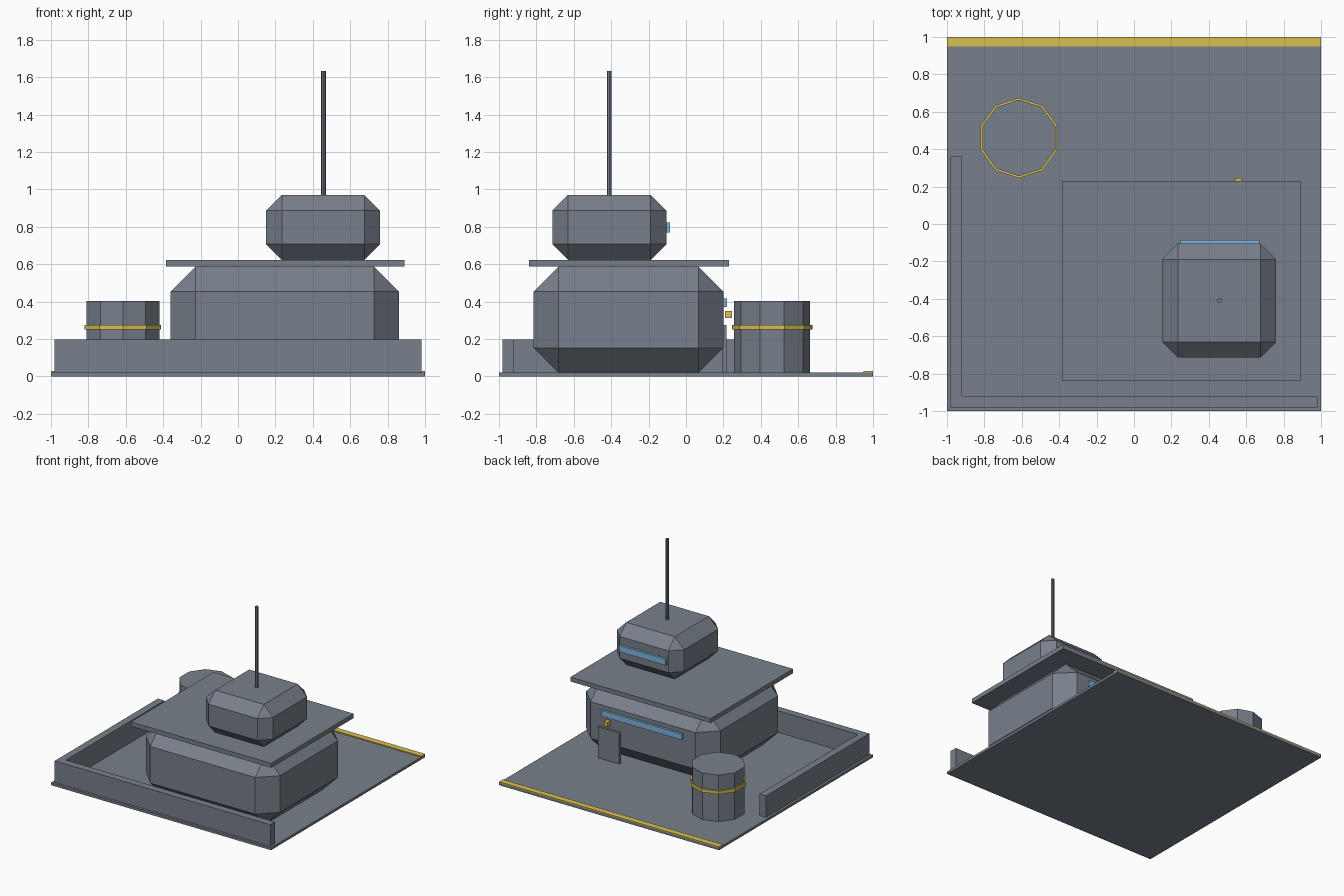
import bpy, bmesh, math

if "Cube" in bpy.data.objects:
    bpy.data.objects.remove(bpy.data.objects["Cube"])


def material(name, rgb):
    m = bpy.data.materials.new(name)
    m.diffuse_color = (*rgb, 1)
    m.use_nodes = True
    m.node_tree.nodes["Principled BSDF"].inputs["Base Color"].default_value = m.diffuse_color
    return m


GREY = material("concrete grey", (0.188, 0.216, 0.256))
YELLOW = material("warning yellow", (0.70, 0.52, 0.083))
BLUE = material("window blue", (0.21, 0.45, 0.72))


def finish(name, bm, mat):
    bmesh.ops.recalc_face_normals(bm, faces=bm.faces)
    mesh = bpy.data.meshes.new(name)
    bm.to_mesh(mesh)
    bm.free()
    mesh.materials.append(mat)
    ob = bpy.data.objects.new(name, mesh)
    bpy.context.collection.objects.link(ob)
    return ob


def prism(name, outline, z0, z1, mat):
    """Extrude a flat outline from z0 up to z1."""
    bm = bmesh.new()
    face = bm.faces.new([bm.verts.new((x, y, z0)) for x, y in outline])
    ext = bmesh.ops.extrude_face_region(bm, geom=[face])
    verts = [v for v in ext["geom"] if isinstance(v, bmesh.types.BMVert)]
    bmesh.ops.translate(bm, verts=verts, vec=(0, 0, z1 - z0))
    return finish(name, bm, mat)


def box(name, x, y, z, mat, chamfer=0):
    """Box from (min, max) ranges, with optional flat chamfers."""
    bm = bmesh.new()
    bmesh.ops.create_cube(bm, size=1)
    for v in bm.verts:
        v.co = [r[0] + (c + 0.5) * (r[1] - r[0]) for c, r in zip(v.co, (x, y, z))]
    if chamfer:
        bmesh.ops.bevel(bm, geom=bm.edges[:], offset=chamfer, segments=1,
                        affect='EDGES', profile=0.5)
    return finish(name, bm, mat)


def circle(cx, cy, r, n):
    """Regular outline with a corner towards +y."""
    return [(cx + r * math.sin(2 * math.pi * i / n),
             cy + r * math.cos(2 * math.pi * i / n)) for i in range(n)]


# Ground pad with a painted edge stripe
box("ground_pad", (-1, 1), (-1, 1), (0, 0.02), GREY)
box("edge_stripe", (-1, 1), (0.95, 1), (0.02, 0.028), YELLOW)

# L-shaped perimeter wall
prism("perimeter_wall",
      [(-0.98, -0.98), (0.98, -0.98), (0.98, -0.92), (-0.92, -0.92),
       (-0.92, 0.36), (-0.98, 0.36)], 0.02, 0.197, GREY)

# Main building, roof slab and upper cabin
box("main_building", (-0.36, 0.86), (-0.815, 0.2), (0.02, 0.587), GREY, 0.133)
box("roof_slab", (-0.385, 0.89), (-0.84, 0.23), (0.587, 0.623), GREY)
box("upper_cabin", (0.15, 0.76), (-0.715, -0.105), (0.623, 0.97), GREY, 0.084)

# Window strips, door and door lamp on the back
box("main_window", (-0.115, 0.615), (0.195, 0.218), (0.37, 0.418), BLUE)
box("cabin_window", (0.245, 0.67), (-0.11, -0.086), (0.77, 0.822), BLUE)
box("door", (0.455, 0.65), (0.195, 0.217), (0.02, 0.275), GREY)
box("door_lamp", (0.54, 0.575), (0.208, 0.246), (0.312, 0.35), YELLOW)

# Antenna
prism("antenna", circle(0.457, -0.41, 0.013, 8), 0.965, 1.633, GREY)

# Storage tank with a yellow band
prism("tank", circle(-0.615, 0.46, 0.204, 10), 0.02, 0.403, GREY)
prism("tank_band", circle(-0.615, 0.46, 0.215, 10), 0.25, 0.276, YELLOW)
